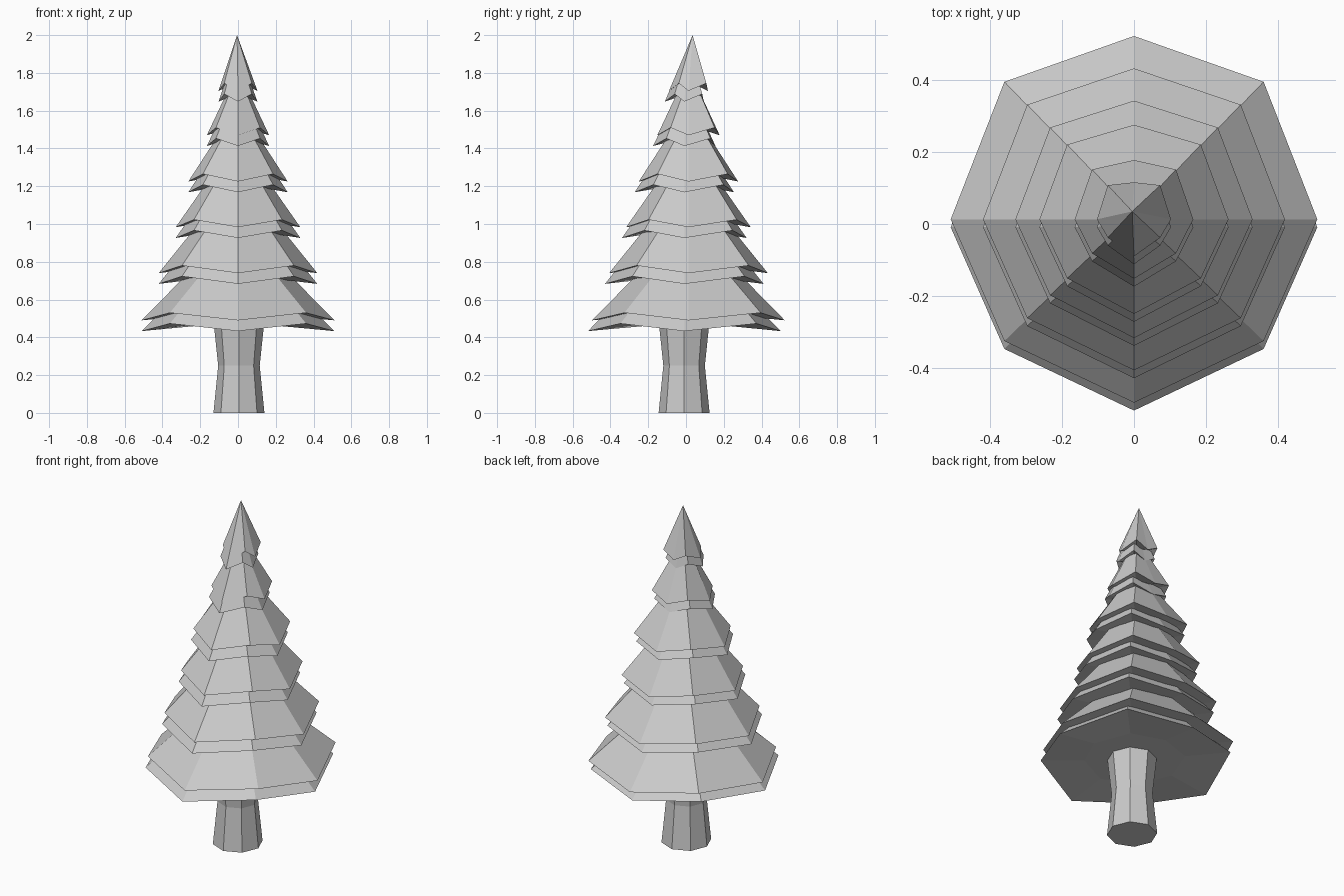
import bpy, bmesh
from math import sin, cos, pi

if "Cube" in bpy.data.objects:
    bpy.data.objects.remove(bpy.data.objects["Cube"])


def loft(name, rings, tip=None):
    """Eight-sided loft; ring = (radius, z, centre x, centre y, corner lift, corner y shift)."""
    bm = bmesh.new()
    loops = []
    for r, z, cx, cy, lift, shift in rings:
        loop = []
        for i in range(8):
            a = i * pi / 4
            d = i % 2  # diagonal corners sit higher than the drooping tips
            loop.append(bm.verts.new((cx + r * cos(a), cy + r * sin(a) + d * shift, z + d * lift)))
        loops.append(loop)
    for lo, hi in zip(loops, loops[1:]):
        for i in range(8):
            j = (i + 1) % 8
            bm.faces.new((lo[i], lo[j], hi[j], hi[i]))
    bm.faces.new(loops[0][::-1])
    if tip:
        t = bm.verts.new(tip)
        for i in range(8):
            bm.faces.new((loops[-1][i], loops[-1][(i + 1) % 8], t))
    else:
        bm.faces.new(loops[-1])
    bmesh.ops.recalc_face_normals(bm, faces=bm.faces)
    mesh = bpy.data.meshes.new(name)
    bm.to_mesh(mesh)
    bm.free()
    obj = bpy.data.objects.new(name, mesh)
    bpy.context.collection.objects.link(obj)
    return obj


# Trunk with a narrow waist
loft("trunk", [(0.135, 0, 0.005, -0.01, 0, 0),
               (0.11, 0.25, 0.005, -0.01, 0, 0),
               (0.135, 0.49, 0.005, -0.01, 0, 0)])

# Foliage tiers: (inner radius, tip radius, tip height)
tiers = [(0.27, 0.51, 0.49), (0.235, 0.42, 0.74), (0.20, 0.33, 0.983),
         (0.14, 0.263, 1.225), (0.085, 0.165, 1.47), (0.04, 0.103, 1.705)]
rings = []
for inner, outer, z in tiers:
    rings.append((inner, z + 0.03, 0, 0.013, 0, 0.015))
    rings.append((outer, z, 0, 0.013, 0.04, 0.022))
upper = loft("upper_foliage", rings, (-0.005, 0.035, 2.0))

# Second foliage layer, shifted down and forward
lower = upper.copy()
lower.name = "lower_foliage"
lower.location = (0, -0.022, -0.057)
bpy.context.collection.objects.link(lower)
